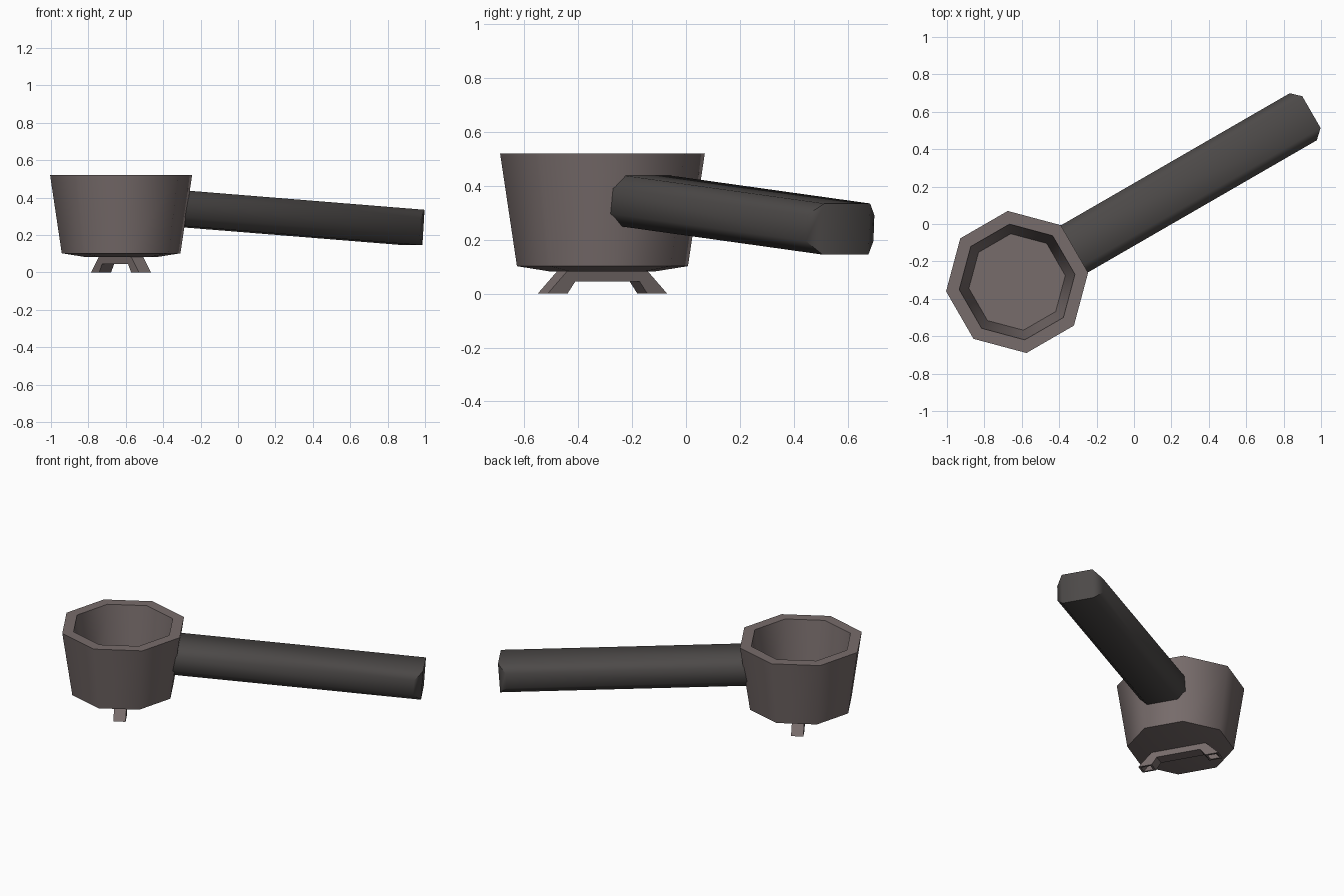
import bpy, bmesh, math
from mathutils import Matrix, Vector

if "Cube" in bpy.data.objects:
    bpy.data.objects.remove(bpy.data.objects["Cube"])

CENTRE = Vector((-0.625, -0.31, 0))   # cup axis
TURN = math.radians(30)               # handle heading seen from above


def material(name, rgb):
    m = bpy.data.materials.new(name)
    m.diffuse_color = (*rgb, 1)
    m.use_nodes = True
    m.node_tree.nodes["Principled BSDF"].inputs["Base Color"].default_value = m.diffuse_color
    return m


METAL = material("warm grey metal", (0.185, 0.15, 0.147))
GRIP = material("dark grey grip", (0.073, 0.067, 0.065))


def finish(name, bm, mat, smooth=None):
    bmesh.ops.recalc_face_normals(bm, faces=bm.faces)
    me = bpy.data.meshes.new(name)
    bm.to_mesh(me)
    bm.free()
    me.materials.append(mat)
    ob = bpy.data.objects.new(name, me)
    bpy.context.collection.objects.link(ob)
    # local x points along the handle, origin on the cup axis
    ob.matrix_world = Matrix.Translation(CENTRE) @ Matrix.Rotation(TURN, 4, 'Z')
    if smooth:
        bpy.ops.object.select_all(action='DESELECT')
        ob.select_set(True)
        bpy.context.view_layer.objects.active = ob
        bpy.ops.object.shade_smooth_by_angle(angle=math.radians(smooth))
    return ob


def loft(rings):
    """Skin a list of equal-length rings and cap both ends."""
    bm = bmesh.new()
    rows = [[bm.verts.new(p) for p in ring] for ring in rings]
    n = len(rows[0])
    for a, b in zip(rows, rows[1:]):
        for i in range(n):
            j = (i + 1) % n
            bm.faces.new((a[i], a[j], b[j], b[i]))
    return bm, rows


# Cup: octagonal bowl with a thick rim and a shallow tapered underside
def octagon(r, z):
    return [(r * math.cos(math.radians(22.5 + 45 * k)),
             r * math.sin(math.radians(22.5 + 45 * k)), z) for k in range(8)]


profile = [(0.20, 0.083), (0.32, 0.102), (0.383, 0.52), (0.312, 0.52), (0.26, 0.17)]
bm, rows = loft([octagon(r, z) for r, z in profile])
bm.faces.new(rows[0])
bm.faces.new(rows[-1])
finish("cup", bm, METAL, 50)

# Handle: chamfered bar, tilted down, with its outer end corners cut off
W, H, C = 0.145, 0.095, 0.047
section = [(W, H - C), (W - C, H), (C - W, H), (-W, H - C),
           (-W, C - H), (C - W, -H), (W - C, -H), (W, C - H)]
LENGTH = 1.523
start = [(0, y, z) for y, z in section]
end = [(LENGTH - (C if abs(y) > W - C / 2 else 0), y, z) for y, z in section]
bm, rows = loft([start, end])
bm.faces.new(rows[0])
e = rows[1]
bm.faces.new((e[1], e[2], e[5], e[6]))
bm.faces.new((e[0], e[1], e[6], e[7]))
bm.faces.new((e[2], e[3], e[4], e[5]))
tilt = Matrix.Translation((0.291, 0, 0.346)) @ Matrix.Rotation(math.radians(4), 4, 'Y')
bm.transform(tilt)
finish("handle", bm, GRIP, 50)

# Double spout: bridge with two splayed, hollow-ended legs
half = [(0.138, 0.045), (0.171, 0), (0.256, 0), (0.168, 0.088)]
outline = half + [(-y, z) for y, z in reversed(half)]
bm, rows = loft([[(x, y, z) for y, z in outline] for x in (-0.037, 0.037)])
bm.faces.new(rows[0])
bm.faces.new(rows[1])
bmesh.ops.recalc_face_normals(bm, faces=bm.faces)
for f in [f for f in bm.faces if all(v.co.z < 0.001 for v in f.verts)]:
    bmesh.ops.inset_region(bm, faces=[f], thickness=0.017)
    side = math.copysign(1, f.calc_center_median().y)
    hole = bmesh.ops.extrude_discrete_faces(bm, faces=[f])["faces"][0]
    bmesh.ops.translate(bm, verts=hole.verts, vec=(0, -0.026 * side, 0.03))
finish("spout", bm, METAL)
